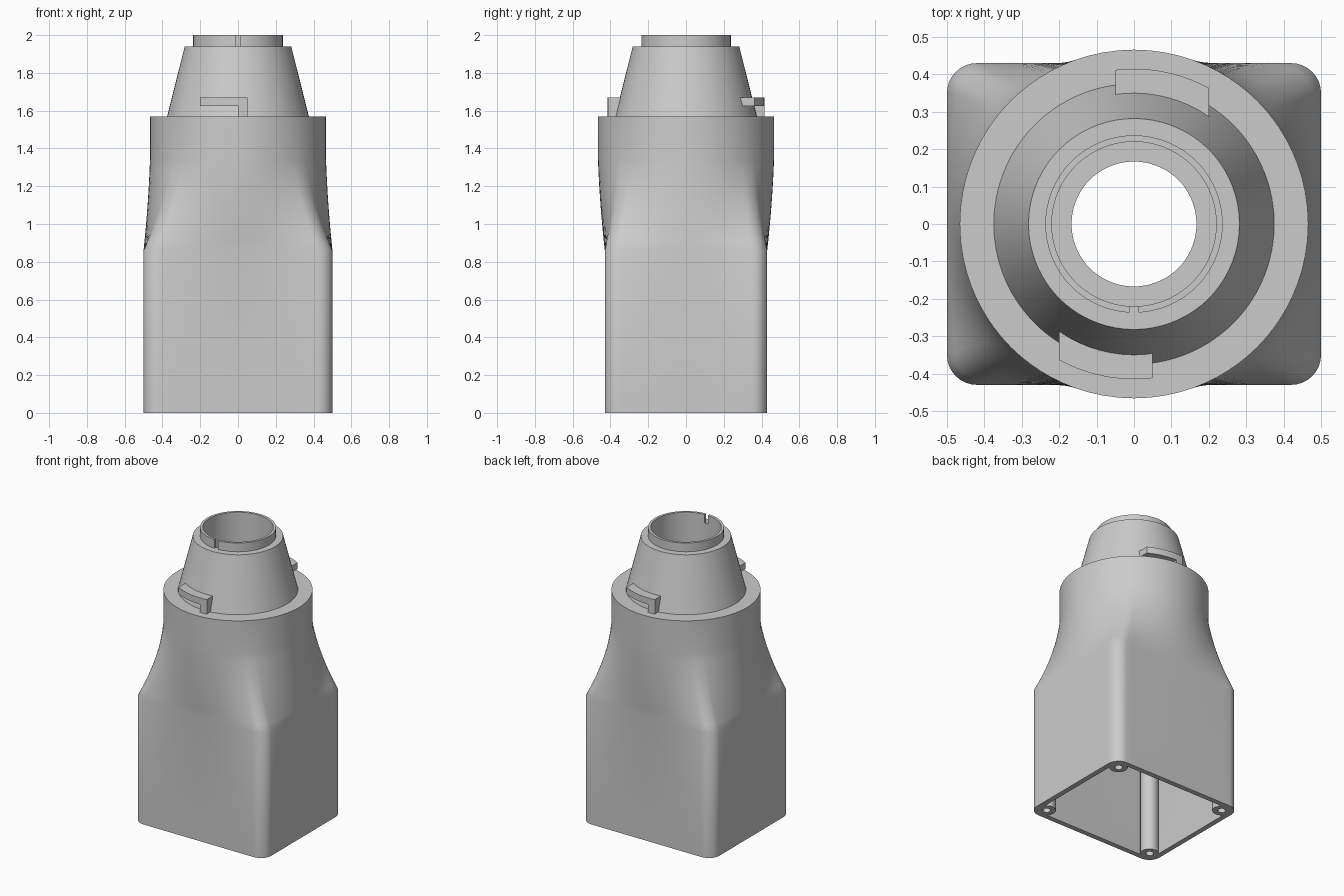
import bpy, bmesh, math
from mathutils import Matrix, Vector

cube = bpy.data.objects.get("Cube")
if cube:
    bpy.data.objects.remove(cube, do_unlink=True)

grey = bpy.data.materials.new("plain grey")
grey.use_nodes = True
grey.diffuse_color = (0.6, 0.6, 0.6, 1)
grey.node_tree.nodes["Principled BSDF"].inputs["Base Color"].default_value = (0.6, 0.6, 0.6, 1)


def finish(bm, name):
    bmesh.ops.recalc_face_normals(bm, faces=bm.faces)
    mesh = bpy.data.meshes.new(name)
    bm.to_mesh(mesh)
    bm.free()
    mesh.materials.append(grey)
    obj = bpy.data.objects.new(name, mesh)
    bpy.context.collection.objects.link(obj)
    return obj


def smooth(obj):
    bpy.ops.object.select_all(action='DESELECT')
    obj.select_set(True)
    bpy.context.view_layer.objects.active = obj
    bpy.ops.object.shade_smooth_by_angle(angle=math.radians(30))


def loft(bm, rings, closed=False):
    """Bridge equal-length point rings with quads."""
    loops = [[bm.verts.new(p) for p in ring] for ring in rings]
    pairs = list(zip(loops, loops[1:])) + ([(loops[-1], loops[0])] if closed else [])
    for a, b in pairs:
        for i in range(len(a)):
            j = (i + 1) % len(a)
            bm.faces.new((a[i], a[j], b[j], b[i]))
    return loops


# Housing cross-sections
CX, CY, ARC, SIDE = 0.42, 0.35, 8, 18


def rounded_rect(radius):
    corners = [(CX, CY), (-CX, CY), (-CX, -CY), (CX, -CY)]
    arcs = [[Vector((x, y)) + radius * Vector((math.cos(a), math.sin(a)))
             for a in [math.pi / 2 * (q + i / ARC) for i in range(ARC + 1)]]
            for q, (x, y) in enumerate(corners)]
    pts = []
    for q, arc in enumerate(arcs):
        nxt = arcs[(q + 1) % 4][0]
        pts += arc + [arc[-1].lerp(nxt, i / SIDE) for i in range(1, SIDE)]
    return pts


outer_rect, inner_rect = rounded_rect(0.08), rounded_rect(0.045)
angles = [math.atan2(p.y * 1.2, p.x) for p in outer_rect]


def circle(r):
    return [Vector((r * math.cos(a), r * math.sin(a))) for a in angles]


def at(points, z):
    return [(p.x, p.y, z) for p in points]


def transition(rect, r, z0, z1, steps=10):
    """Rounded rectangle easing into a circle."""
    rings = []
    for i in range(steps + 1):
        t = i / steps
        f = 1.5 * t - 0.5 * t * t
        rings.append(at([a.lerp(b, f) for a, b in zip(rect, circle(r))], z0 + (z1 - z0) * t))
    return rings


# Hollow housing: square base, collar, cone and top rim, then back down inside
outside = [at(outer_rect, 0)] + transition(outer_rect, 0.466, 0.86, 1.34)
outside += [at(circle(r), z) for r, z in
            [(0.466, 1.57), (0.375, 1.57), (0.282, 1.94), (0.237, 1.94), (0.237, 2)]]
inside = [at(circle(r), z) for r, z in
          [(0.22, 2), (0.22, 1.57), (0.167, 1.57), (0.167, 1.53), (0.43, 1.53)]]
inside += transition(inner_rect, 0.43, 0.86, 1.34)[::-1] + [at(inner_rect, 0)]
bm = bmesh.new()
loft(bm, outside + inside, closed=True)
housing = finish(bm, "housing")

# Key slot in the front of the top rim
bm = bmesh.new()
bmesh.ops.create_cube(bm, size=1, matrix=Matrix.Translation((0, -0.23, 1.99))
                      @ Matrix.Diagonal((0.025, 0.08, 0.1, 1)))
cutter = finish(bm, "slot_cutter")
cutter.hide_render = True
cutter.hide_viewport = True
cut = housing.modifiers.new("slot", 'BOOLEAN')
cut.operation = 'DIFFERENCE'
cut.solver = 'EXACT'
cut.object = cutter
smooth(housing)

# Screw posts with blind holes in the four corners
for sx, side in ((1, "left"), (-1, "right")):
    for sy, end in ((-1, "front"), (1, "back")):
        bm = bmesh.new()
        profile = [(0.058, 0.88), (0.058, 0), (0.025, 0), (0.025, 0.3)]
        rings = [[(sx * CX + r * math.cos(k * math.tau / 32),
                   sy * CY + r * math.sin(k * math.tau / 32), z) for k in range(32)]
                 for r, z in profile]
        loops = loft(bm, rings)
        bm.faces.new(loops[0])
        bm.faces.new(loops[-1])
        smooth(finish(bm, f"screw_post_{end}_{side}"))


# L-shaped bayonet lugs on the cone
def lug(name, turn):
    bm = bmesh.new()
    xs = [-0.2 + 0.025 * i for i in range(11)]
    for a, b in zip(xs, xs[1:]):
        for low, high in ((1.625, 1.67), (1.57, 1.625)):
            if high > 1.65 or a > -0.001:
                bm.faces.new([bm.verts.new(p) for p in
                              ((a, 0, low), (b, 0, low), (b, 0, high), (a, 0, high))])
    bmesh.ops.remove_doubles(bm, verts=bm.verts, dist=0.001)
    front = list(bm.verts)
    ext = bmesh.ops.extrude_face_region(bm, geom=list(bm.faces), use_keep_orig=True)
    back = [v for v in ext["geom"] if isinstance(v, bmesh.types.BMVert)]
    for verts, r in ((front, 0.415), (back, 0.32)):
        for v in verts:
            v.co.y = -math.sqrt(r * r - v.co.x ** 2)
    bm.transform(Matrix.Rotation(turn, 4, 'Z'))
    smooth(finish(bm, name))


lug("front_lug", 0)
lug("back_lug", math.pi)
